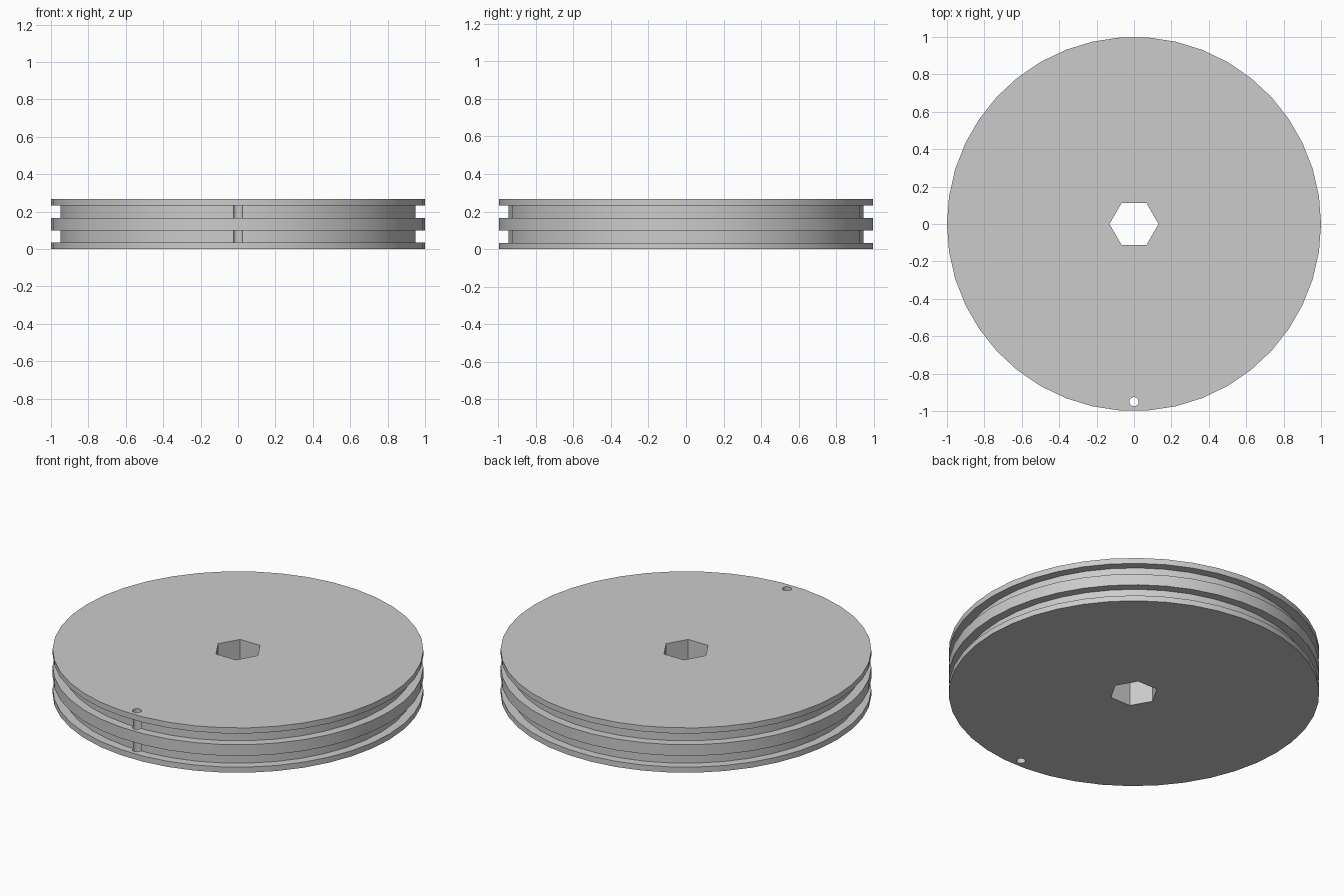
import bpy
import bmesh
import math

cube = bpy.data.objects.get("Cube")
if cube:
    bpy.data.objects.remove(cube, do_unlink=True)

SIDES = 42
RIM, GROOVE = 1.0, 0.95
UNIT = 1 / 30          # flange thickness; grooves and middle rib are two units

grey = bpy.data.materials.new("plain grey")
grey.use_nodes = True
colour = (0.6, 0.6, 0.6, 1)
grey.diffuse_color = colour
grey.node_tree.nodes["Principled BSDF"].inputs["Base Color"].default_value = colour


def lathe(name, profile, sides, centre=(0, 0)):
    """Turn a bottom-to-top (radius, height) profile into a capped solid."""
    bm = bmesh.new()
    rings = []
    for r, z in profile:
        angles = [2 * math.pi * i / sides for i in range(sides)]
        rings.append([bm.verts.new((centre[0] + r * math.cos(a),
                                    centre[1] + r * math.sin(a), z)) for a in angles])
    for low, high in zip(rings, rings[1:]):
        for i in range(sides):
            j = (i + 1) % sides
            bm.faces.new((low[i], low[j], high[j], high[i]))
    bm.faces.new(rings[0][::-1])
    bm.faces.new(rings[-1])
    bmesh.ops.recalc_face_normals(bm, faces=bm.faces)
    mesh = bpy.data.meshes.new(name)
    bm.to_mesh(mesh)
    bm.free()
    obj = bpy.data.objects.new(name, mesh)
    bpy.context.collection.objects.link(obj)
    return obj


# Double-grooved wheel: flange, groove, rib, groove, flange
profile, z = [], 0
for radius, units in ((RIM, 1), (GROOVE, 2), (RIM, 2), (GROOVE, 2), (RIM, 1)):
    profile += [(radius, z * UNIT), (radius, (z + units) * UNIT)]
    z += units
wheel = lathe("grooved_wheel", profile, SIDES)
wheel.data.materials.append(grey)

# Hexagonal shaft bore and small cord hole near the front rim
cutters = [
    lathe("shaft_bore_cutter", [(0.131, -0.1), (0.131, 0.4)], 6),
    lathe("cord_hole_cutter", [(0.025, -0.1), (0.025, 0.4)], 16, (0, -0.95)),
]

bpy.ops.object.select_all(action="DESELECT")
bpy.context.view_layer.objects.active = wheel
wheel.select_set(True)
for cutter in cutters:
    cutter.hide_render = True
    mod = wheel.modifiers.new("cut", "BOOLEAN")
    mod.operation = "DIFFERENCE"
    mod.solver = "EXACT"
    mod.object = cutter
    bpy.ops.object.modifier_apply(modifier=mod.name)
    bpy.data.objects.remove(cutter, do_unlink=True)

bpy.ops.object.shade_smooth_by_angle(angle=math.radians(30))
